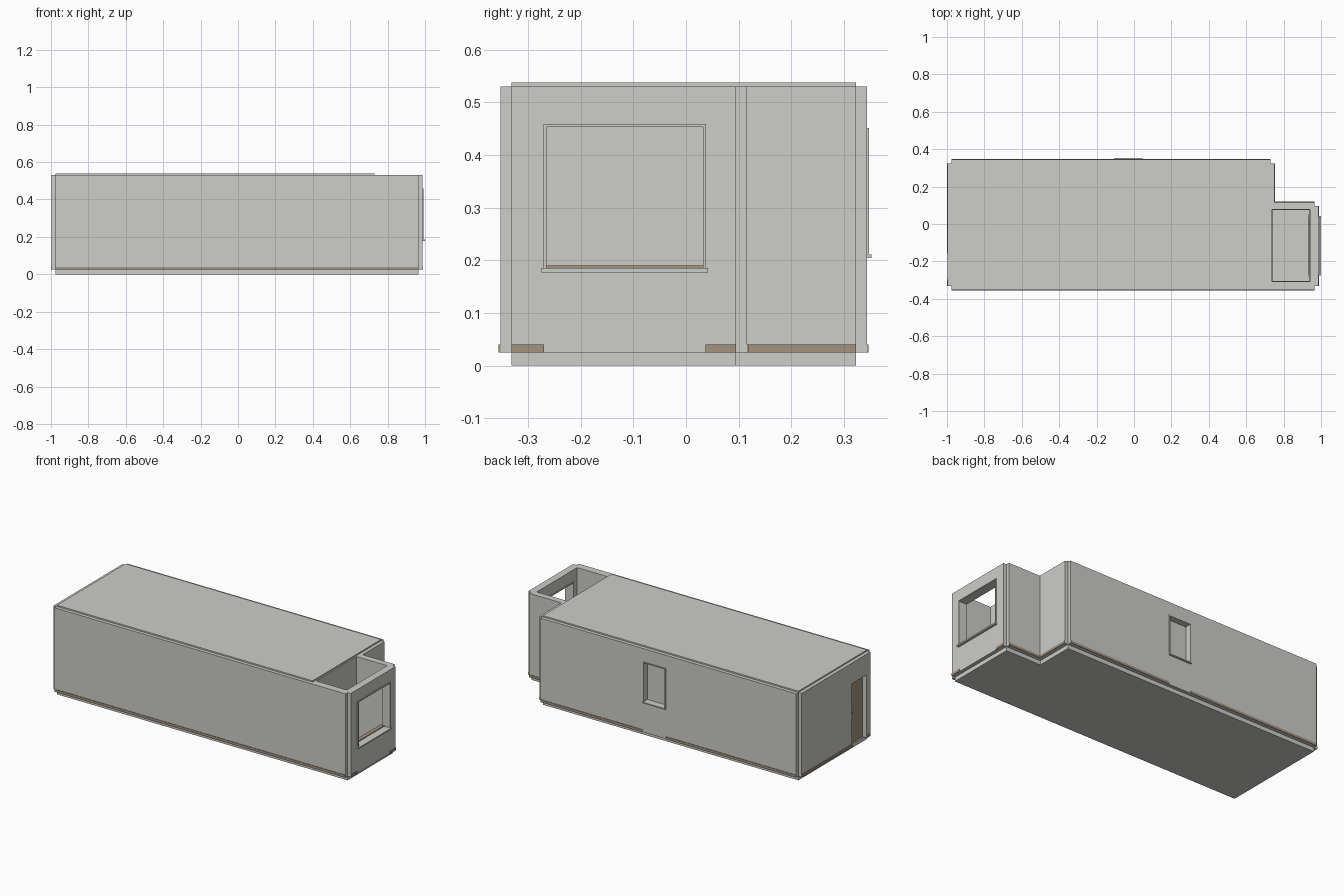
import bpy, bmesh

if "Cube" in bpy.data.objects:
    bpy.data.objects.remove(bpy.data.objects["Cube"], do_unlink=True)


def material(name, rgb):
    m = bpy.data.materials.new(name)
    m.use_nodes = True
    m.diffuse_color = (*rgb, 1)
    m.node_tree.nodes["Principled BSDF"].inputs["Base Color"].default_value = (*rgb, 1)
    return m


GREY = material("pale_grey", (0.61, 0.61, 0.58))
BROWN = material("timber_brown", (0.38, 0.29, 0.21))
BASE, FLOOR, TOP = 0.0, 0.025, 0.53


def prism(name, outline, z0, z1, mat=GREY):
    """Extrude a flat outline from z0 up to z1."""
    bm = bmesh.new()
    face = bm.faces.new([bm.verts.new((x, y, z0)) for x, y in outline])
    ext = bmesh.ops.extrude_face_region(bm, geom=[face])["geom"]
    for v in ext:
        if isinstance(v, bmesh.types.BMVert):
            v.co.z = z1
    bmesh.ops.recalc_face_normals(bm, faces=bm.faces)
    mesh = bpy.data.meshes.new(name)
    bm.to_mesh(mesh)
    bm.free()
    mesh.materials.append(mat)
    obj = bpy.data.objects.new(name, mesh)
    bpy.context.collection.objects.link(obj)
    return obj


def box(name, xs, ys, zs, mat=GREY):
    (x0, x1), (y0, y1) = xs, ys
    return prism(name, [(x0, y0), (x1, y0), (x1, y1), (x0, y1)], *zs, mat)


def cut(obj, *spans):
    """Cut box-shaped openings and keep the plain result."""
    for span in spans:
        cutter = box("cutter", *span)
        cutter.hide_render = True
        mod = obj.modifiers.new("opening", "BOOLEAN")
        mod.operation, mod.solver, mod.object = "DIFFERENCE", "EXACT", cutter
        graph = bpy.context.evaluated_depsgraph_get()
        mesh = bpy.data.meshes.new_from_object(obj.evaluated_get(graph))
        obj.modifiers.clear()
        obj.data = mesh
        bpy.data.objects.remove(cutter, do_unlink=True)


# Key planes of the inner shell
LEFT, STEP, RIGHT = -0.977, 0.73, 0.965
FRONT, BAY, BACK = -0.332, 0.095, 0.323
SKIN = 0.021

# Openings (horizontal range, vertical range)
BAY_WIN = (-0.265, 0.032), (0.185, 0.453)
BACK_WIN = (-0.1, 0.04), (0.21, 0.445)
DOOR = (-0.297, -0.157), (FLOOR, 0.405)
bay_hole = ((0.9, 1.05), *BAY_WIN)
back_hole = (BACK_WIN[0], (0.28, 0.4), BACK_WIN[1])
door_hole = ((-1.05, -0.92), DOOR[0], (FLOOR - 0.01, DOOR[1][1]))

# Floor slab and inner shell with two rooms
plan = [(LEFT, FRONT), (RIGHT, FRONT), (RIGHT, BAY), (STEP, BAY), (STEP, BACK), (LEFT, BACK)]
prism("floor_slab", plan, BASE, FLOOR)
shell = prism("inner_walls", plan, FLOOR, TOP)
ROOM = (0.738, 0.942), (-0.307, 0.078)
cut(shell,
    ((-0.95, 0.705), (-0.307, 0.3), (FLOOR - 0.01, TOP + 0.01)),
    (*ROOM, (FLOOR - 0.01, TOP + 0.01)),
    bay_hole, back_hole, door_hole)

# Flat roof over the main room only
box("roof", (LEFT, STEP), (FRONT, BACK), (TOP, 0.538))

# Outer wall panels, stopping short of each other at the corners
WALL = (FLOOR, TOP)
box("front_panel", (LEFT, RIGHT), (FRONT - SKIN, FRONT), WALL)
back_panel = box("back_panel", (LEFT, STEP), (BACK, BACK + SKIN), WALL)
left_panel = box("left_end_panel", (LEFT - SKIN, LEFT), (FRONT, BACK), WALL)
bay_panel = box("bay_end_panel", (RIGHT, RIGHT + SKIN), (FRONT, BAY), WALL)
box("bay_back_panel", (STEP, RIGHT), (BAY, BAY + SKIN), WALL)
box("step_panel", (STEP, STEP + SKIN), (BAY + SKIN, BACK), WALL)
cut(back_panel, back_hole)
cut(left_panel, door_hole)
cut(bay_panel, bay_hole)


# Outside skirting, broken below the openings
SKIRT = (FLOOR, 0.04)
T = 0.003


def skirt_x(name, y, *runs):
    for run in runs:
        box(name, run, (y, y + T), SKIRT, BROWN)


def skirt_y(name, x, *runs):
    for run in runs:
        box(name, (x, x + T), run, SKIRT, BROWN)


skirt_x("front_skirting", FRONT - SKIN - T, (LEFT, RIGHT))
skirt_x("back_skirting", BACK + SKIN, (LEFT, -0.105), (0.045, STEP))
skirt_x("bay_back_skirting", BAY + SKIN, (STEP + SKIN, RIGHT))
skirt_y("bay_end_skirting", RIGHT + SKIN, (FRONT, -0.27), (0.037, BAY))
skirt_y("step_skirting", STEP + SKIN, (BAY + SKIN, BACK))
skirt_y("left_end_skirting", LEFT - SKIN - T, (FRONT, DOOR[0][0]), (DOOR[0][1], BACK))

# Inside skirting of the open bay
(rx0, rx1), (ry0, ry1) = ROOM
skirt_x("room_skirting", ry0, ROOM[0])
skirt_x("room_skirting", ry1 - T, ROOM[0])
skirt_y("room_skirting", rx0, ROOM[1])
skirt_y("room_skirting", rx1 - T, ROOM[1])


def trim(name, across, up, depth, along_x, width=0.006):
    """Thin frame standing proud around an opening."""
    (a0, a1), (z0, z1) = across, up
    bars = [((a0 - width, a0), (z0, z1 + width)),
            ((a1, a1 + width), (z0, z1 + width)),
            ((a0, a1), (z1, z1 + width))]
    for a, z in bars:
        box(name, *((a, depth) if along_x else (depth, a)), z)


# Bay window: outer frame, inner frame, sills
outer = RIGHT + SKIN
trim("bay_window_frame", *BAY_WIN, (outer, outer + 0.006), False)
trim("bay_window_inner_frame", *BAY_WIN, (rx1 - 0.004, rx1), False)
box("bay_window_sill", (0.95, 1.0), (-0.275, 0.042), (0.177, 0.185))
box("bay_inner_sill", (0.932, 0.955), (-0.28, 0.05), (0.182, 0.19), BROWN)

# Back window: frame, sill and pane
outer = BACK + SKIN
trim("back_window_frame", *BACK_WIN, (outer, outer + 0.004), True)
box("back_window_sill", (-0.106, 0.046), (0.305, 0.353), (0.204, 0.211))
box("back_window_pane", BACK_WIN[0], (0.304, 0.31), BACK_WIN[1])

# Entrance door, set back in its opening, with a lever handle
box("entrance_door", (-0.97, -0.958), *DOOR, BROWN)
box("door_handle", (-0.985, -0.97), (-0.185, -0.165), (0.212, 0.218), BROWN)
